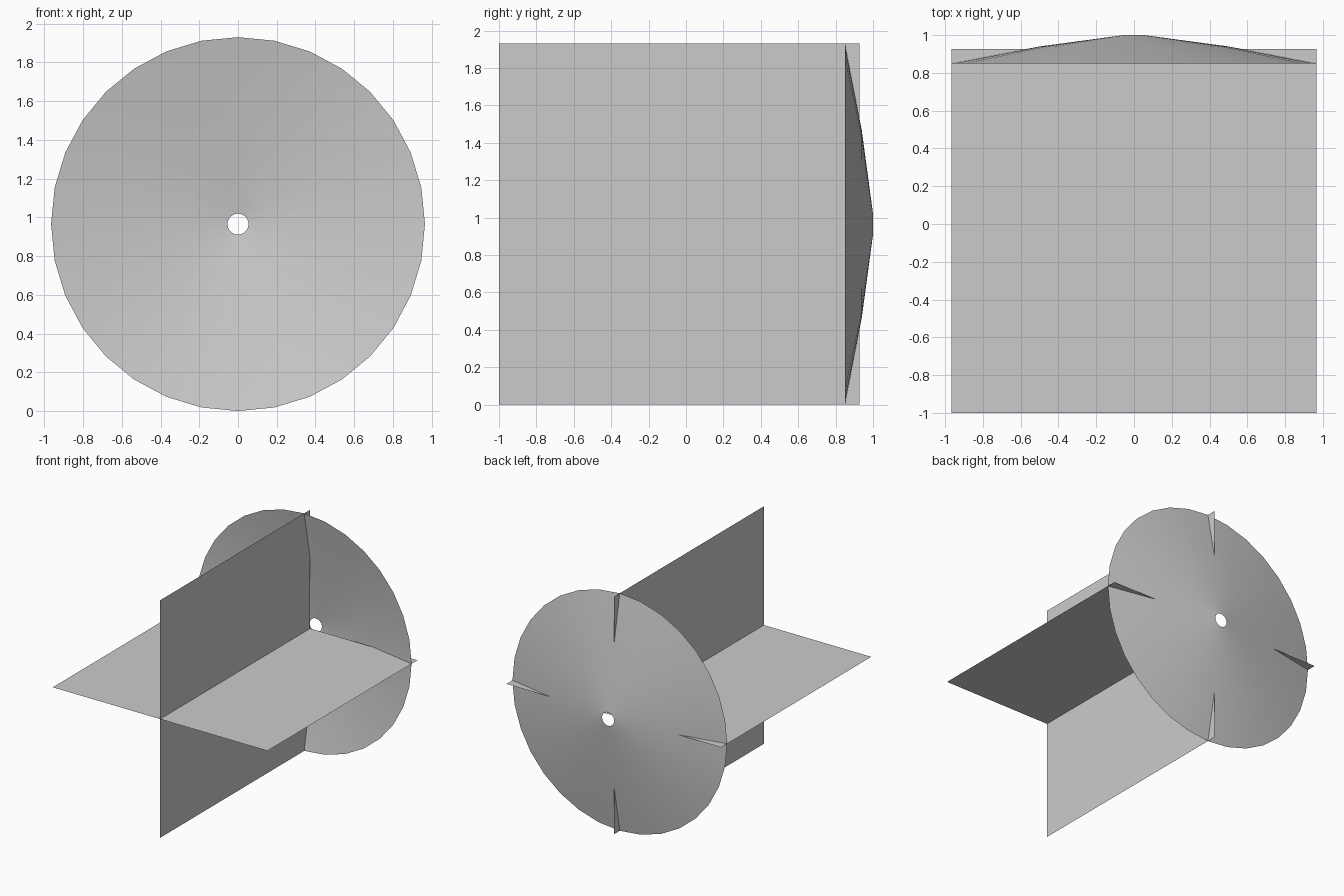
import bpy, bmesh
from math import sin, cos, pi

if "Cube" in bpy.data.objects:
    bpy.data.objects.remove(bpy.data.objects["Cube"])

R = 0.965            # outer radius, also the height of the axis
SIDES = 32


def make_object(name, bm, smooth=False):
    mesh = bpy.data.meshes.new(name)
    for f in bm.faces:
        f.smooth = smooth
    bm.to_mesh(mesh)
    bm.free()
    obj = bpy.data.objects.new(name, mesh)
    bpy.context.collection.objects.link(obj)
    return obj


# Two crossed flat panels along the y axis
def panel(name, dx, dz):
    bm = bmesh.new()
    corners = [(-1, -1.0), (1, -1.0), (1, 0.927), (-1, 0.927)]
    bm.faces.new([bm.verts.new((s * dx, y, R + s * dz)) for s, y in corners])
    make_object(name, bm)


panel("horizontal_panel", R, 0)
panel("vertical_panel", 0, R)

# Shallow conical dish with a centre hole, bulging towards the back
profile = [(R, 0.85), (0.50, 0.94), (0.054, 1.0)]   # radius, y
bm = bmesh.new()
rings = [[bm.verts.new((r * sin(2 * pi * i / SIDES), y, R + r * cos(2 * pi * i / SIDES)))
          for i in range(SIDES)] for r, y in profile]
for outer, inner in zip(rings, rings[1:]):
    for i in range(SIDES):
        j = (i + 1) % SIDES
        bm.faces.new((outer[j], outer[i], inner[i], inner[j]))
bm.normal_update()
if bm.faces[:][0].normal.y < 0:
    bmesh.ops.reverse_faces(bm, faces=bm.faces[:])
make_object("conical_dish", bm, smooth=True)
